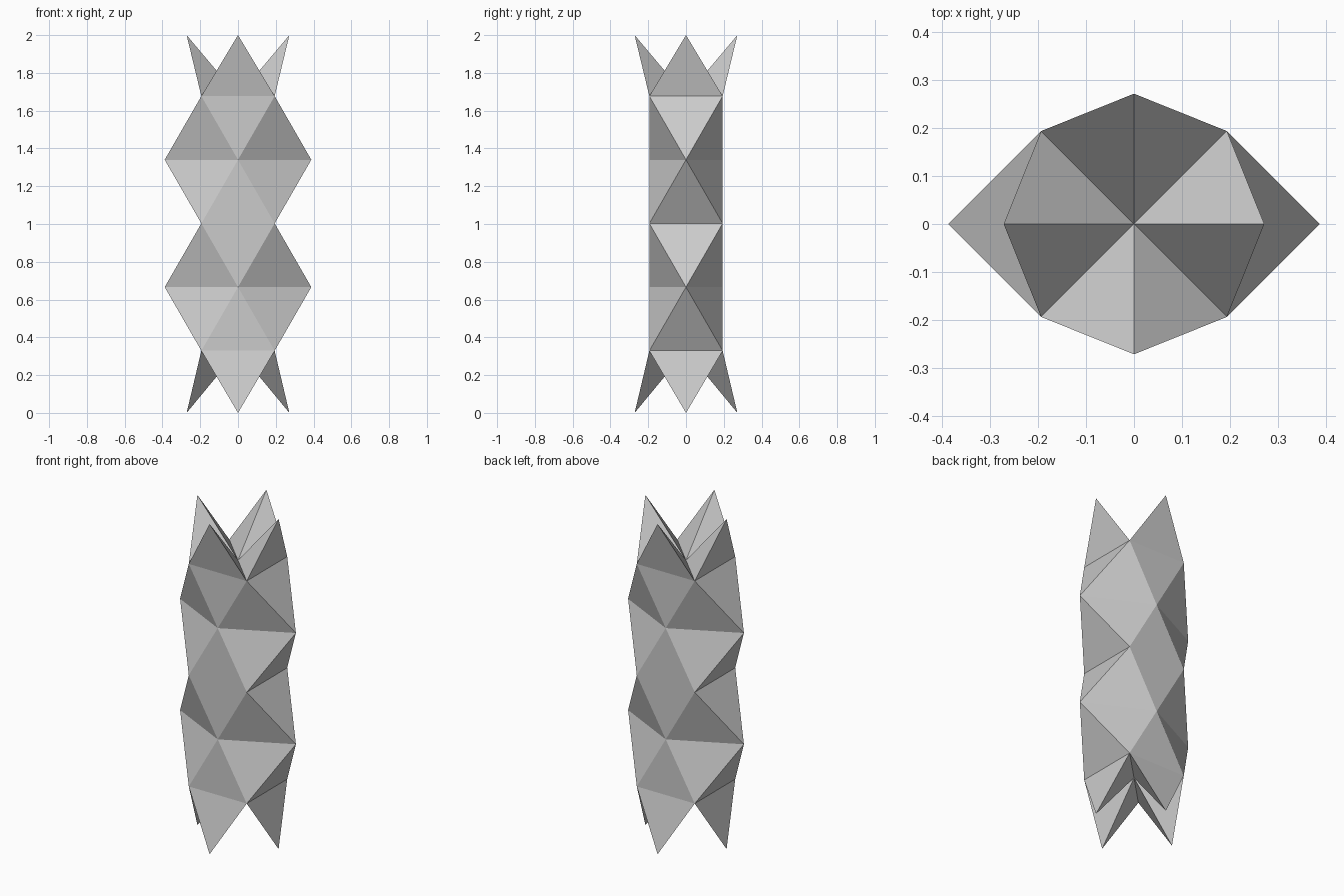
import bpy, bmesh

if "Cube" in bpy.data.objects:
    bpy.data.objects.remove(bpy.data.objects["Cube"])

S = 0.194                                   # half width of the square rings
SQUARE = [(-S, -S), (S, -S), (S, S), (-S, S)]
DIAMOND = [(0, -S), (2 * S, 0), (0, S), (-2 * S, 0)]
TIPS = [(0, -0.272), (0.272, 0), (0, 0.272), (-0.272, 0)]
LEVELS = [0.329, 0.666, 1.003, 1.340, 1.677]


def finish(bm, name):
    bmesh.ops.recalc_face_normals(bm, faces=bm.faces)
    mesh = bpy.data.meshes.new(name)
    bm.to_mesh(mesh)
    bm.free()
    obj = bpy.data.objects.new(name, mesh)
    bpy.context.collection.objects.link(obj)


bm = bmesh.new()


def ring(points, z):
    return [bm.verts.new((x, y, z)) for x, y in points]


# Column: square and diamond rings alternate, joined by triangle bands
rings = [ring(DIAMOND if i % 2 else SQUARE, z) for i, z in enumerate(LEVELS)]
for i in range(4):
    sq, di = (rings[i], rings[i + 1]) if i % 2 == 0 else (rings[i + 1], rings[i])
    for k in range(4):
        n = (k + 1) % 4
        bm.faces.new((sq[k], sq[n], di[k]))
        bm.faces.new((sq[n], di[n], di[k]))

# Crowns: four pointed spikes at each end, folding in to a centre point
for base, centre_z, tip_z in ((rings[0], LEVELS[0], 0.0), (rings[-1], LEVELS[-1], 2.0)):
    centre = bm.verts.new((0, 0, centre_z))
    tips = ring(TIPS, tip_z)
    for k in range(4):
        a, b, t = base[k], base[(k + 1) % 4], tips[k]
        bm.faces.new((a, b, t))
        bm.faces.new((b, centre, t))
        bm.faces.new((centre, a, t))

finish(bm, "faceted_column")
